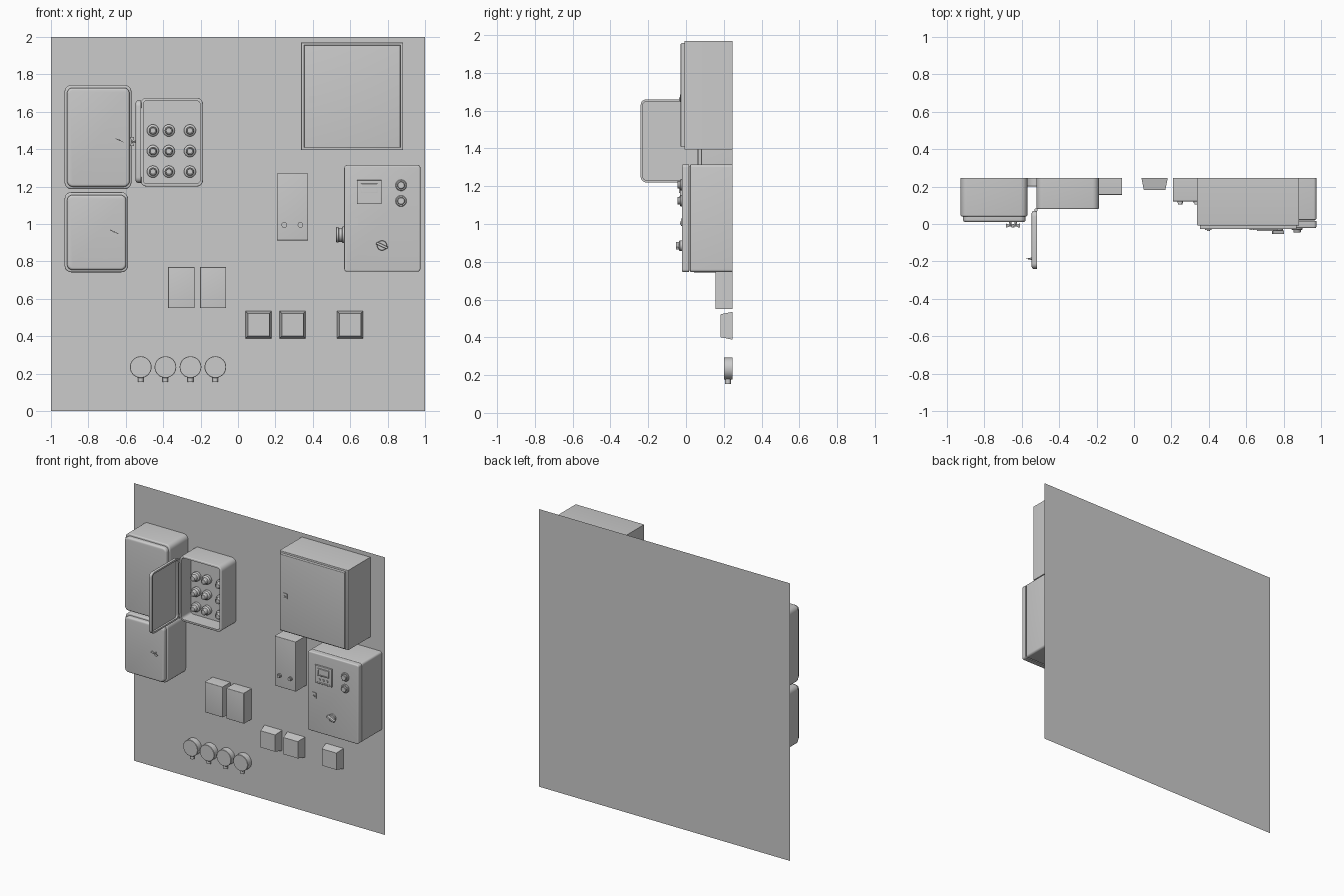
import bpy, bmesh, math
from mathutils import Vector, Matrix

if "Cube" in bpy.data.objects:
    bpy.data.objects.remove(bpy.data.objects["Cube"])

WALL = 0.245  # y of the backing panel


def finish(bm, name, matrix=None):
    if matrix is not None:
        bmesh.ops.transform(bm, matrix=matrix, verts=bm.verts)
    me = bpy.data.meshes.new(name)
    bm.to_mesh(me)
    bm.free()
    ob = bpy.data.objects.new(name, me)
    bpy.context.collection.objects.link(ob)
    return ob


def box(name, x, y, z, corner=0, front=0, hollow=None, taper=1, matrix=None):
    """Box from ranges; corner rounds edges along y, front rounds the front rim,
    hollow = (facing sign, wall, depth) sinks a recess into front or back."""
    bm = bmesh.new()
    bmesh.ops.create_cube(bm, size=1)
    for v in bm.verts:
        k = taper if v.co.y < 0 else 1
        v.co = Vector([(r[0] + r[1]) / 2 + c * (r[1] - r[0]) * s
                       for r, c, s in zip((x, y, z), v.co, (k, 1, k))])
    if corner:
        es = [e for e in bm.edges if abs(e.verts[0].co.y - e.verts[1].co.y) > 1e-5]
        bmesh.ops.bevel(bm, geom=es, offset=corner, segments=5, profile=0.5, affect='EDGES')
    if front:
        es = [e for e in bm.edges if all(abs(v.co.y - y[0]) < 1e-5 for v in e.verts)]
        bmesh.ops.bevel(bm, geom=es, offset=front, segments=4, profile=0.5, affect='EDGES')
    if hollow:
        sign, wall, depth = hollow
        bm.normal_update()
        f = max((f for f in bm.faces if f.normal.y * sign > 0.99), key=lambda f: f.calc_area())
        bmesh.ops.inset_region(bm, faces=[f], thickness=wall)
        f = bmesh.ops.extrude_discrete_faces(bm, faces=[f])['faces'][0]
        bmesh.ops.translate(bm, verts=f.verts, vec=(0, -sign * depth, 0))
    return finish(bm, name, matrix)


def lathe(name, loc, profile, axis=(0, -1, 0), n=32):
    """Turned part: (radius, height) steps spun about axis."""
    bm = bmesh.new()
    rings = [[bm.verts.new((r * math.cos(i * math.tau / n), r * math.sin(i * math.tau / n), h))
              for i in range(n)] for r, h in profile]
    for a, b in zip(rings, rings[1:]):
        for i in range(n):
            bm.faces.new((a[i], a[(i + 1) % n], b[(i + 1) % n], b[i]))
    bm.faces.new(rings[-1])
    bm.faces.new(rings[0][::-1])
    rot = Vector((0, 0, 1)).rotation_difference(Vector(axis)).to_matrix().to_4x4()
    return finish(bm, name, Matrix.Translation(loc) @ rot)


def wing_key(name, matrix):
    """Butterfly key: thin bow-tie plate standing out along local -y."""
    prof = [(-.024, -.008), (-.024, -.03), (0, -.022), (.024, -.03), (.024, -.008), (0, -.016)]
    bm = bmesh.new()
    f = bm.faces.new([bm.verts.new((u, v, -.0015)) for u, v in prof])
    ex = bmesh.ops.extrude_face_region(bm, geom=[f])['geom']
    bmesh.ops.translate(bm, vec=(0, 0, .003),
                        verts=[g for g in ex if isinstance(g, bmesh.types.BMVert)])
    bmesh.ops.recalc_face_normals(bm, faces=bm.faces)
    finish(bm, name, matrix)
    axis = matrix.to_3x3() @ Vector((0, -1, 0))
    lathe(name + "_stem", matrix.translation, [(.007, 0), (.007, .006), (.004, .006), (.004, .021)], axis, 12)


# backing panel (single sheet)
bm = bmesh.new()
bmesh.ops.create_grid(bm, x_segments=1, y_segments=1, size=1)
finish(bm, "backing_panel",
       Matrix.Translation((0, WALL, 1)) @ Matrix.Rotation(math.pi / 2, 4, 'X'))

# two closed boxes on the left, with lids and wing keys
for name, x, z, key in (("upper_left", (-.927, -.57), (1.187, 1.743), (-.633, 1.447)),
                        ("lower_left", (-.927, -.588), (.742, 1.17), (-.662, .958))):
    box(name + "_box", x, (.04, WALL), z, .035, .008)
    box(name + "_lid", (x[0] + .013, x[1] - .01), (.01, .042), (z[0] + .012, z[1] - .015), .03, .013)
    wing_key(name + "_key", Matrix.Translation((key[0], .01, key[1])) @ Matrix.Rotation(math.radians(25), 4, 'Y'))

# open fuse box, its door swung out, and nine fuses
box("fuse_box", (-.522, -.187), (.08, WALL), (1.2, 1.675), .035, .006, (-1, .01, .105))
swing = Matrix.Rotation(-math.pi / 2, 4, 'Z')
box("fuse_box_door", (-.07, .24), (-.547, -.519), (1.22, 1.66), .03, .012, (1, .012, .014), matrix=swing)
wing_key("fuse_box_key", Matrix.Translation((-.547, -.185, 1.44)) @ swing @ Matrix.Rotation(math.pi / 2, 4, 'Y'))
for i, z in enumerate((1.22, 1.62)):
    lathe(f"fuse_box_hinge_{i}", (-.524, .075, z), [(.008, 0), (.008, .03)], (0, 0, 1), 12)
for i, x in enumerate((-.455, -.37, -.257)):
    for j, z in enumerate((1.28, 1.39, 1.5)):
        lathe(f"fuse_{i}_{j}", (x, .186, z),
              [(.032, 0), (.032, .022), (.027, .026), (.022, .03), (.022, .05), (.018, .056),
               (.016, .056), (.014, .052)], n=24)

# two plain boxes
for i, x in enumerate(((-.374, -.232), (-.203, -.063))):
    box(f"plain_box_{i}", x, (.156, WALL), (.55, .77), front=.004)

# round junction boxes with cable stubs
for i, x in enumerate((-.52, -.388, -.254, -.121)):
    lathe(f"round_junction_{i}", (x, WALL, .235), [(.058, 0), (.058, .043), (.056, .045)])
    lathe(f"cable_stub_{i}", (x, .222, .19), [(.015, 0), (.015, .036)], (0, 0, -1), 16)

# tapered sockets
for i, x in enumerate((.11, .292, .599)):
    box(f"tapered_socket_{i}", (x - .07, x + .07), (.182, WALL), (.388, .535), taper=.82)

# middle box with two buttons
box("button_box", (.208, .375), (.121, WALL), (.912, 1.27), front=.003)
for i, x in enumerate((.247, .334)):
    lathe(f"box_button_{i}", (x, .122, .995), [(.015, 0), (.015, .01), (.011, .01), (.011, .018)], n=20)


def lock(name, x, y, z):
    box(name + "_plate", (x - .017, x + .017), (y - .005, y + .002), (z - .02, z + .02), .004)
    lathe(name + "_barrel", (x, y - .004, z - .004), [(.008, 0), (.008, .005), (.004, .005), (.004, .003)], n=16)


# large upper cabinet
box("large_cabinet", (.338, .883), (-.008, WALL), (1.395, 1.97), front=.003)
box("large_cabinet_door", (.353, .868), (-.028, -.007), (1.408, 1.957), front=.004)
lock("large_cabinet_lock", .397, -.028, 1.665)

# control cabinet: body, seal, door
box("control_cabinet", (.568, .975), (.022, WALL), (.745, 1.315), .015, .006)
box("control_seal", (.578, .965), (.01, .03), (.755, 1.305))
box("control_door", (.568, .975), (-.022, .017), (.745, 1.315), .015, .008)
lock("control_lock", .625, -.022, 1.01)

# display with screen and three buttons
box("display", (.636, .768), (-.033, -.02), (1.106, 1.235), front=.003, hollow=(-1, .012, .003))
box("display_screen", (.657, .747), (-.038, -.028), (1.165, 1.216), front=.002, hollow=(-1, .008, .004))
for i in range(3):
    lathe(f"display_button_{i}", (.672 + i * .03, -.029, 1.137), [(.008, 0), (.008, .007)], n=16)

# push buttons and rotary switch on the door
for i, z in enumerate((1.123, 1.207)):
    lathe(f"push_button_{i}", (.872, -.021, z),
          [(.03, 0), (.03, .006), (.026, .01), (.02, .01), (.02, .022), (.017, .025)])
lathe("rotary_switch", (.77, -.021, .885), [(.027, 0), (.027, .012), (.024, .015)])
box("rotary_grip", (-.032, .032), (-.018, 0), (-.007, .007), front=.003,
    matrix=Matrix.Translation((.77, -.036, .885)) @ Matrix.Rotation(math.radians(25), 4, 'Y'))

# cable connector on the cabinet side
lathe("side_connector", (.569, .13, .942),
      [(.044, 0), (.044, .01), (.037, .013), (.037, .03), (.041, .032), (.041, .042), (.036, .045)], (-1, 0, 0))

# smooth shading with crisp edges
bpy.ops.object.select_all(action='SELECT')
bpy.context.view_layer.objects.active = bpy.data.objects["backing_panel"]
bpy.ops.object.shade_smooth_by_angle(angle=math.radians(30))
